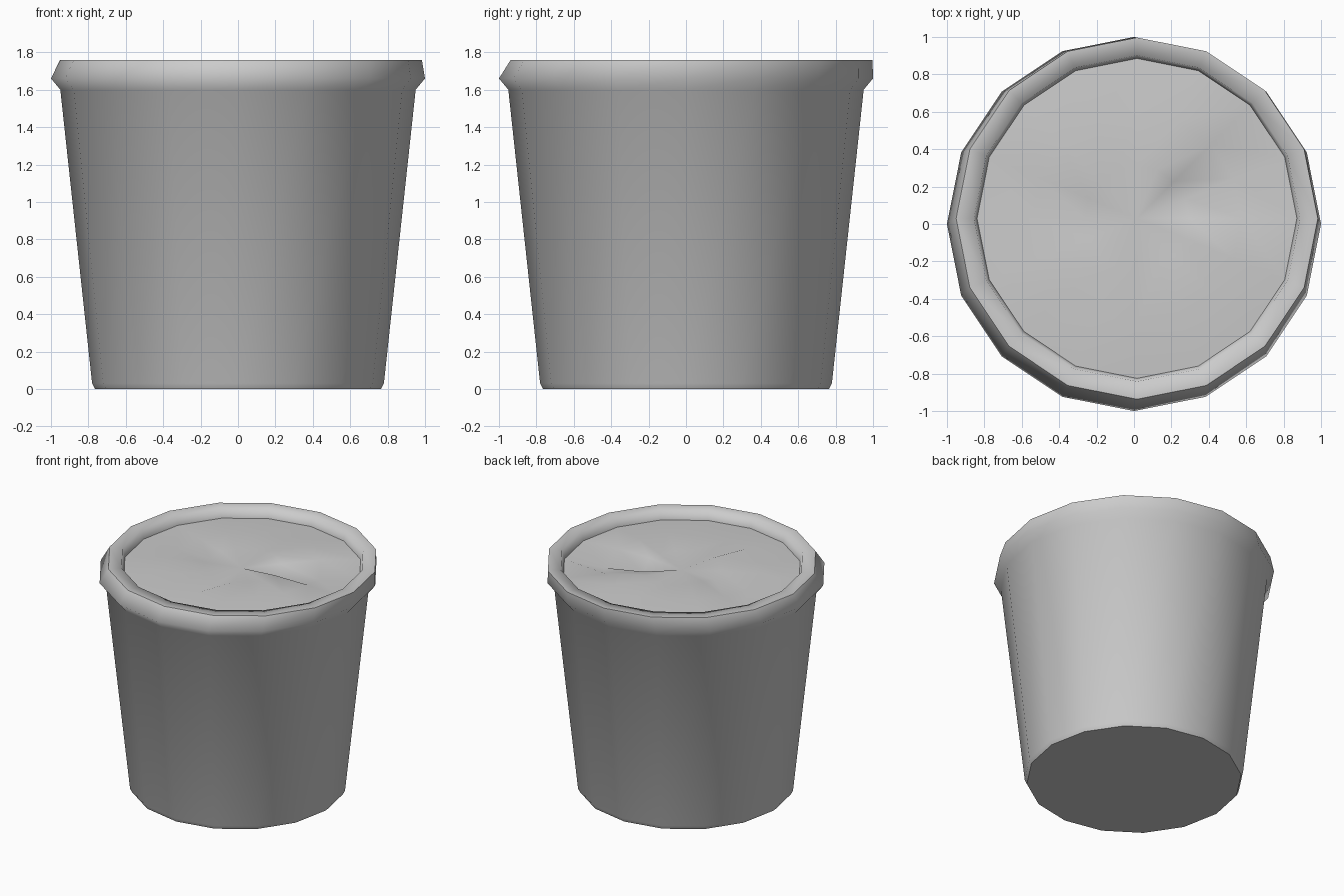
import bpy, bmesh, math

cube = bpy.data.objects.get("Cube")
if cube:
    bpy.data.objects.remove(cube)

SIDES = 16
TILT = (0.016, 0.03)  # the upper rim sits slightly off centre

mat = bpy.data.materials.new("plain grey")
mat.use_nodes = True
grey = (0.6, 0.6, 0.6, 1)
mat.diffuse_color = grey
mat.node_tree.nodes["Principled BSDF"].inputs["Base Color"].default_value = grey


def ring(bm, radius, z, centre=(0, 0), bumps=None):
    verts = []
    for i in range(SIDES):
        a = math.tau * i / SIDES
        dz = bumps[i] if bumps else 0
        verts.append(bm.verts.new((centre[0] + radius * math.cos(a),
                                   centre[1] + radius * math.sin(a), z + dz)))
    return verts


def bridge(bm, low, high):
    for i in range(SIDES):
        j = (i + 1) % SIDES
        bm.faces.new((low[i], low[j], high[j], high[i]))


def crease(bm, verts):
    for i in range(SIDES):
        bm.edges.get((verts[i - 1], verts[i])).smooth = False


def finish(bm, name):
    for f in bm.faces:
        f.smooth = True
    mesh = bpy.data.meshes.new(name)
    bm.to_mesh(mesh)
    bm.free()
    mesh.materials.append(mat)
    bpy.context.collection.objects.link(bpy.data.objects.new(name, mesh))


# Tapered pot with flared rim and inner lip
bm = bmesh.new()
profile = [(0.765, 0, (0, 0)), (0.78, 0.03, (0, 0)), (0.95, 1.6, (0, 0)),
           (1, 1.66, (0, 0)), (0.967, 1.76, TILT), (0.872, 1.76, TILT),
           (0.855, 1.69, TILT)]
rings = [ring(bm, *p) for p in profile]
for low, high in zip(rings, rings[1:]):
    bridge(bm, low, high)
bm.faces.new(rings[0][::-1])
for k in (0, 4):
    crease(bm, rings[k])
finish(bm, "pot")

# Uneven fill, fanned out from its centre
bm = bmesh.new()
outer_bumps = [0.01, -0.05, 0.01, 0.02, 0, 0.01, 0.02, 0,
               -0.02, 0.02, 0, 0.02, 0.01, 0, 0.02, 0.01]
inner_bumps = [0.01, -0.06, 0.0, 0.02, 0.01, 0, 0.01, 0.01,
               -0.01, 0.01, 0.01, 0.02, -0.02, 0.01, 0.01, 0]
edge = ring(bm, 0.857, 1.69, TILT)
outer = ring(bm, 0.56, 1.7, TILT, outer_bumps)
inner = ring(bm, 0.28, 1.7, TILT, inner_bumps)
bridge(bm, edge, outer)
bridge(bm, outer, inner)
tip = bm.verts.new((*TILT, 1.69))
for i in range(SIDES):
    bm.faces.new((inner[i], inner[(i + 1) % SIDES], tip))
finish(bm, "fill")
